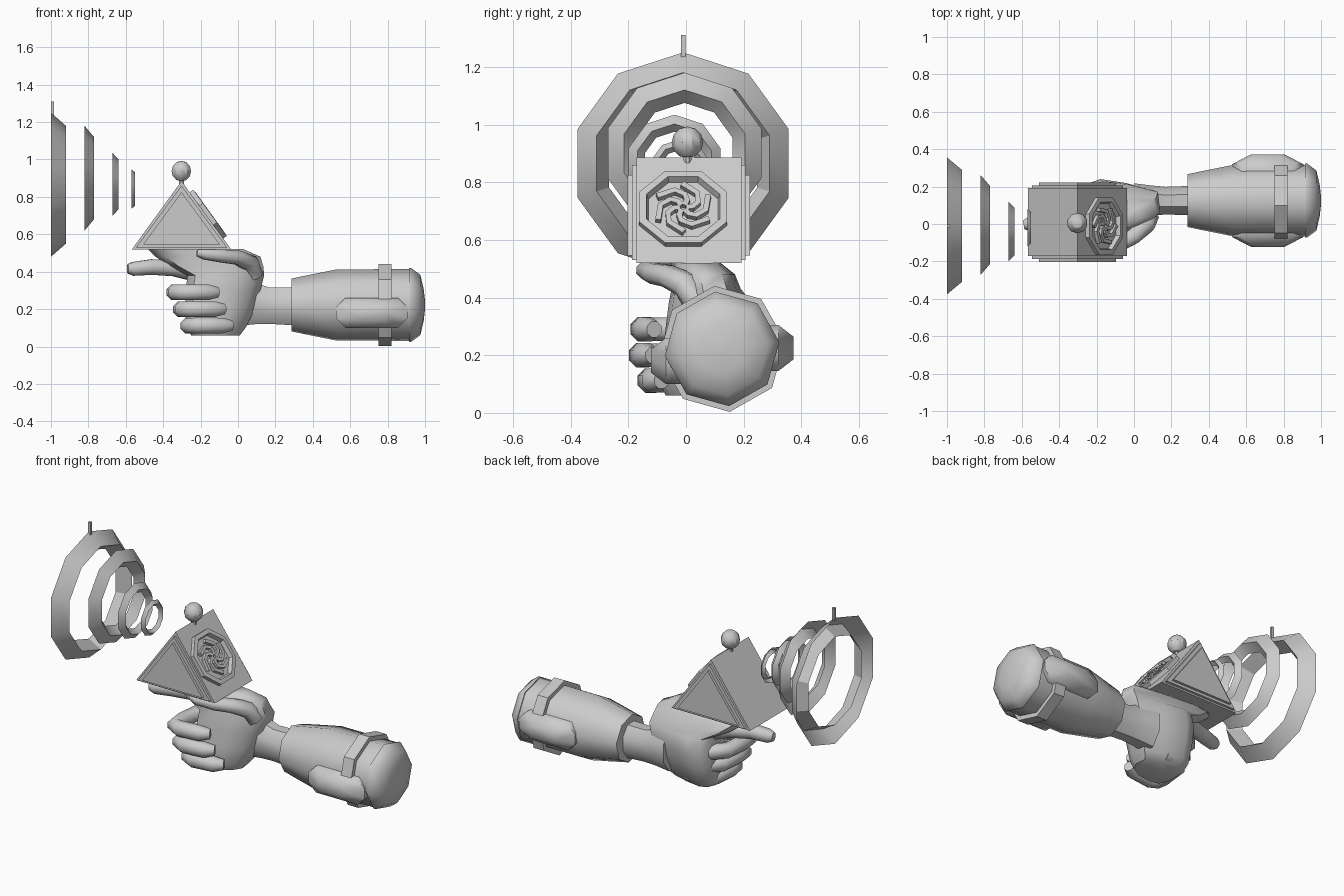
import bpy, bmesh, math
from mathutils import Vector

if "Cube" in bpy.data.objects:
    bpy.data.objects.remove(bpy.data.objects["Cube"])

X, Y, Z = Vector((1, 0, 0)), Vector((0, 1, 0)), Vector((0, 0, 1))
grey = bpy.data.materials.new("plain_grey")
grey.diffuse_color = (0.6, 0.6, 0.6, 1)
grey.use_nodes = True
grey.node_tree.nodes["Principled BSDF"].inputs["Base Color"].default_value = grey.diffuse_color


def ngon(c, u, v, ru, rv, n=8, rot=0.0):
    """Polygon of n points around c in the plane of u and v."""
    angles = [math.radians(rot) + math.tau * i / n for i in range(n)]
    return [Vector(c) + u * ru * math.cos(a) + v * rv * math.sin(a) for a in angles]


def loft(name, rings, caps=True):
    """Skin a list of equal-sized point rings."""
    bm = bmesh.new()
    rows = [[bm.verts.new(p) for p in r] for r in rings]
    n = len(rows[0])
    for a, b in zip(rows, rows[1:]):
        for i in range(n):
            j = (i + 1) % n
            bm.faces.new((a[i], a[j], b[j], b[i]))
    if caps:
        bm.faces.new(rows[0])
        bm.faces.new(rows[-1])
    bmesh.ops.recalc_face_normals(bm, faces=bm.faces)
    me = bpy.data.meshes.new(name)
    bm.to_mesh(me)
    bm.free()
    me.materials.append(grey)
    ob = bpy.data.objects.new(name, me)
    bpy.context.collection.objects.link(ob)
    return ob


def tube(name, path, radii, up=Z, n=8, flat=1.0):
    """Tapered tube along a path; flat scales it along up."""
    pts = [Vector(p) for p in path]
    rings = []
    for i, (p, r) in enumerate(zip(pts, radii)):
        t = (pts[min(i + 1, len(pts) - 1)] - pts[max(i - 1, 0)]).normalized()
        side = t.cross(up).normalized()
        rings.append(ngon(p, side, side.cross(t), r, r * flat, n, 180 / n))
    return loft(name, rings)


# Sound rings: folded open bands (x wide, x narrow, y, z, wide, narrow, hole radius)
for i, (x0, x1, y, z, r0, r1, r2) in enumerate([
        (-1.0, -0.92, -0.01, 0.865, 0.385, 0.315, 0.27),
        (-0.82, -0.77, -0.005, 0.90, 0.28, 0.22, 0.175),
        (-0.67, -0.64, -0.04, 0.867, 0.167, 0.135, 0.108),
        (-0.57, -0.55, -0.02, 0.842, 0.107, 0.088, 0.07)]):
    loft(f"wave_ring_{i + 1}", [ngon((x, y, z), Y, Z, r, r, 10, 90)
                                for x, r in ((x0, r0), (x1, r1), (x0, r2))], caps=False)
loft("ring_pin", [ngon((-0.992, -0.01, z), X, Y, 0.011, 0.011, 4, 45) for z in (1.23, 1.31)])


# Triangular housing with stepped end plates
def triangle(y, half, z0, z1):
    return [Vector((-0.302 - half, y, z0)), Vector((-0.302 + half, y, z0)), Vector((-0.302, y, z1))]


for name, y0, y1, half, z0, z1 in [
        ("housing", -0.172, 0.192, 0.265, 0.52, 0.885),
        ("housing_step", -0.187, 0.207, 0.243, 0.53, 0.86),
        ("end_plate", -0.203, 0.222, 0.205, 0.546, 0.825)]:
    loft(name, [triangle(y, half, z0, z1) for y in (y0, y1)])

# Knob on the top edge
tube("knob_post", [(-0.302, 0.005, 0.86), (-0.302, 0.005, 0.92)], [0.015, 0.015], up=Y)
bpy.ops.mesh.primitive_uv_sphere_add(segments=10, ring_count=6, radius=0.055,
                                     location=(-0.303, 0.005, 0.938))
bpy.context.object.name = "knob"
bpy.context.object.data.materials.append(grey)

# Fan and its octagonal frame on the sloping face
N = Vector((0.81, 0, 0.585)).normalized()
V = N.cross(Y).normalized()
C = Vector((-0.17, -0.01, 0.70))
frame = [(0.0, 0.165), (0.025, 0.165), (0.027, 0.138), (0.003, 0.13)]
loft("fan_frame", [ngon(C + N * h, Y, V, r, r, 8, 22.5) for h, r in frame])
for k in range(6):
    path = []
    for t in range(5):
        a, r = math.tau * k / 6 + 0.1 * t * t, 0.01 + 0.023 * t
        path.append(C + N * 0.015 + Y * r * math.cos(a) + V * r * math.sin(a))
    tube(f"fan_blade_{k + 1}", path, [0.014] * 5, up=N, n=4)

# Forearm: octagonal sleeve with rounded end cap, strap and wrist
ARM = (0.125, 0.222)


def arm_ring(x, r):
    return ngon((x, *ARM), Y, Z, r, r, 8, 97)


loft("forearm", [arm_ring(x, r) for x, r in
                 ((0.285, 0.142), (0.37, 0.16), (0.53, 0.192), (0.92, 0.193))])
loft("elbow_cap", [arm_ring(x, r) for x, r in
                   ((0.915, 0.2), (0.925, 0.2), (0.975, 0.162), (0.993, 0.085), (1.0, 0.02))])
loft("arm_strap", [arm_ring(x, r) for x, r in ((0.75, 0.22), (0.82, 0.22))])
loft("wrist", [ngon((x, 0.125, z), Y, Z, ry, rz, 8, 22.5) for x, z, ry, rz in
               ((0.0, 0.24, 0.10, 0.14), (0.09, 0.23, 0.088, 0.12),
                (0.17, 0.218, 0.08, 0.105), (0.30, 0.215, 0.085, 0.11))])

# Bevelled pads on both sides of the forearm
for name, s, z in (("front_pad", -1, 0.18), ("back_pad", 1, 0.225)):
    rings = []
    for d, hx, hz, cx in ((0.14, 0.19, 0.08, 0.05), (0.195, 0.19, 0.08, 0.05),
                          (0.247, 0.09, 0.04, 0.03)):
        corners = [(hx, hz - cx), (hx - cx, hz), (cx - hx, hz), (-hx, hz - cx),
                   (-hx, cx - hz), (cx - hx, -hz), (hx - cx, -hz), (hx, cx - hz)]
        rings.append([Vector((0.715 + a, ARM[0] + s * d, z + b)) for a, b in corners])
    loft(name, rings)

# Palm: one plan outline scaled through stacked sections (z, x from, x to, y from, y to)
plan = [(1, 0.45), (0.97, 0.8), (0.6, 0.93), (0.25, 1), (0.08, 0.92), (0, 0.7),
        (0, 0.3), (0.1, 0.05), (0.3, 0), (0.65, 0.05), (0.88, 0.22)]
loft("palm", [[Vector((a + (b - a) * fx, c + (d - c) * fy, z)) for fx, fy in plan]
              for z, a, b, c, d in (
    (0.06, -0.25, 0.01, -0.07, 0.14), (0.10, -0.28, 0.04, -0.09, 0.18),
    (0.20, -0.28, 0.09, -0.08, 0.22), (0.30, -0.28, 0.12, -0.07, 0.24),
    (0.38, -0.27, 0.14, -0.06, 0.23), (0.43, -0.37, 0.135, -0.05, 0.19),
    (0.48, -0.44, 0.12, -0.05, 0.17), (0.52, -0.48, 0.03, -0.05, 0.12))])

# Three curled fingers wrapping round to the front
for name, z, x, y in (("middle_finger", 0.29, 0.0, -0.15),
                      ("ring_finger", 0.20, 0.035, -0.155),
                      ("little_finger", 0.112, 0.075, -0.125)):
    path = [(-0.18, 0.13), (-0.27, 0.13), (-0.327, 0.07), (-0.34, -0.06),
            (-0.335, y + 0.02), (-0.29, y), (-0.16, y + 0.015), (-0.11, y + 0.04)]
    tube(name, [(px + x, py, z) for px, py in path],
         [0.04, 0.045, 0.045, 0.045, 0.044, 0.046, 0.045, 0.03])

# Pointing finger and thumb
tube("index_finger", [(-0.22, 0.10, 0.40), (-0.34, 0.06, 0.42), (-0.46, 0.02, 0.425),
                      (-0.56, 0.0, 0.415), (-0.59, -0.005, 0.415)],
     [0.058, 0.048, 0.045, 0.04, 0.026])
tube("thumb", [(0.08, 0.04, 0.38), (0.065, 0.0, 0.445), (0.0, -0.065, 0.475),
               (-0.08, -0.11, 0.483), (-0.18, -0.14, 0.495), (-0.22, -0.145, 0.50)],
     [0.055, 0.053, 0.045, 0.042, 0.036, 0.02], flat=0.9)

# Smooth shading: soft on the arm and hand, crisp elsewhere
soft = ("forearm", "elbow_cap", "palm", "thumb", "wrist", "front_pad", "back_pad")
for angle, test in ((30, False), (50, True)):
    bpy.ops.object.select_all(action='DESELECT')
    for ob in bpy.data.objects:
        if (ob.name.startswith(soft) or "finger" in ob.name) == test:
            ob.select_set(True)
            bpy.context.view_layer.objects.active = ob
    bpy.ops.object.shade_smooth_by_angle(angle=math.radians(angle))
